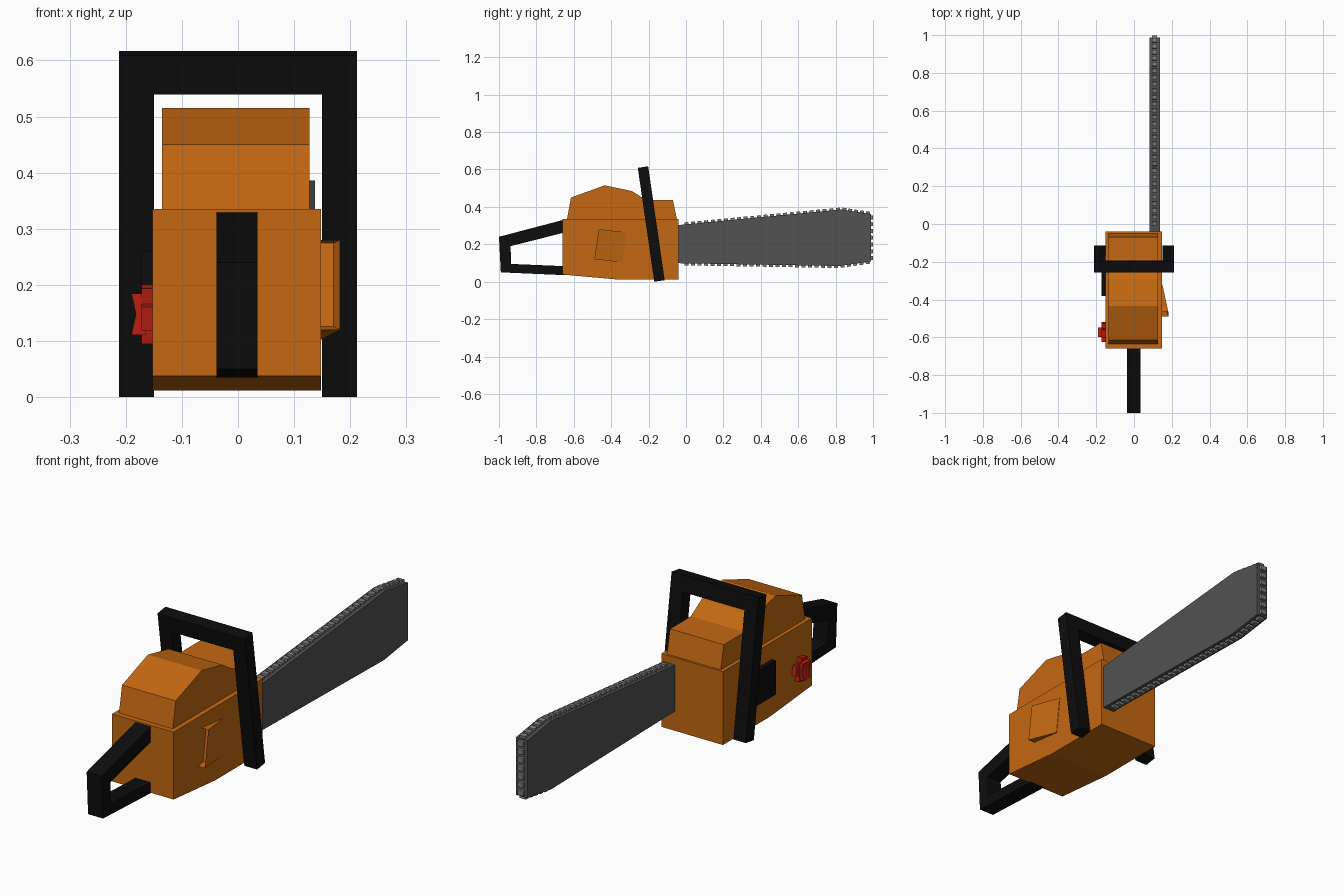
import bpy, bmesh, math
from mathutils import Vector

if "Cube" in bpy.data.objects:
    bpy.data.objects.remove(bpy.data.objects["Cube"])


def material(name, rgb):
    m = bpy.data.materials.new(name)
    m.diffuse_color = (*rgb, 1)
    m.use_nodes = True
    m.node_tree.nodes["Principled BSDF"].inputs["Base Color"].default_value = m.diffuse_color
    return m


ORANGE = material("orange_plastic", (0.55, 0.14, 0.006))
BLACK = material("black_rubber", (0.004, 0.004, 0.004))
STEEL = material("dark_steel", (0.085, 0.085, 0.085))
CHAIN = material("chain_steel", (0.2, 0.2, 0.2))
RED = material("red_plastic", (0.5, 0.014, 0.006))


def finish(name, bm, mat):
    bmesh.ops.recalc_face_normals(bm, faces=bm.faces)
    me = bpy.data.meshes.new(name)
    bm.to_mesh(me)
    bm.free()
    me.materials.append(mat)
    ob = bpy.data.objects.new(name, me)
    bpy.context.collection.objects.link(ob)
    return ob


def add_prism(bm, lower, upper):
    """Closed solid between two matching outlines."""
    a = [bm.verts.new(p) for p in lower]
    b = [bm.verts.new(p) for p in upper]
    n = len(a)
    bm.faces.new(a)
    bm.faces.new(b)
    return [bm.faces.new((a[i], a[(i + 1) % n], b[(i + 1) % n], b[i])) for i in range(n)]


def side_prism(name, profile, x0, x1, mat):
    """Extrude a (y, z) profile across x."""
    bm = bmesh.new()
    add_prism(bm, [(x0, y, z) for y, z in profile], [(x1, y, z) for y, z in profile])
    return finish(name, bm, mat)


# Motor body and upper cover
side_prism("motor_body", [(-0.66, 0.335), (-0.66, 0.038), (-0.37, 0.012),
                          (-0.04, 0.012), (-0.04, 0.335)], -0.152, 0.148, ORANGE)
side_prism("top_cover", [(-0.637, 0.33), (-0.615, 0.45), (-0.435, 0.515), (-0.29, 0.485),
                         (-0.215, 0.438), (-0.07, 0.438), (-0.048, 0.33)], -0.135, 0.127, ORANGE)

# Rear handle: open C running back from the body
side_prism("rear_handle", [(-0.65, 0.332), (-1.0, 0.24), (-0.99, 0.05), (-0.65, 0.035),
                           (-0.65, 0.083), (-0.935, 0.095), (-0.938, 0.19), (-0.65, 0.263)],
           -0.038, 0.035, BLACK)

# Front handle: leaning U-shaped frame
lean = Vector((0, -0.143, 0.99))
across = Vector((0, 0.99, 0.143)) * 0.028
foot = Vector((0, -0.142, 0.004))
frame = [(-0.212, 0), (-0.212, 0.615), (0.212, 0.615), (0.212, 0),
         (0.15, 0), (0.15, 0.545), (-0.15, 0.545), (-0.15, 0)]
pts = [foot + lean * t + Vector((x, 0, 0)) for x, t in frame]
bm = bmesh.new()
add_prism(bm, [p - across for p in pts], [p + across for p in pts])
finish("front_handle", bm, BLACK)

# Guide bar
bar = [(-0.05, 0.302), (0.83, 0.386), (0.988, 0.362), (0.988, 0.108), (0.82, 0.084), (-0.05, 0.099)]
side_prism("guide_bar", bar, 0.081, 0.137, STEEL)

# Chain teeth: small blocks following the bar edge
bm = bmesh.new()
for (y0, z0), (y1, z1) in zip(bar, bar[1:]):
    a, b = Vector((0, y0, z0)), Vector((0, y1, z1))
    d = (b - a).normalized()
    out = Vector((0, -d.z, d.y))
    count = round((b - a).length / 0.035)
    for i in range(count):
        c = a.lerp(b, (i + 0.5) / count)
        if c.y < -0.03:
            continue
        quad = [c - d * 0.012 - out * 0.006, c + d * 0.012 - out * 0.006,
                c + d * 0.01 + out * 0.011, c - d * 0.01 + out * 0.011]
        add_prism(bm, [p + Vector((0.095, 0, 0)) for p in quad],
                  [p + Vector((0.123, 0, 0)) for p in quad])
finish("chain_teeth", bm, CHAIN)

# Exhaust outlet: wedge on the right side with a recessed rear opening
outline = [(-0.467, 0.28), (-0.32, 0.265), (-0.34, 0.103), (-0.49, 0.12)]
depth = [0.182, 0.15, 0.15, 0.182]
bm = bmesh.new()
sides = add_prism(bm, [(0.14, y, z) for y, z in outline],
                  [(x, y, z) for x, (y, z) in zip(depth, outline)])
bmesh.ops.recalc_face_normals(bm, faces=bm.faces)
rear = sides[3]
bmesh.ops.inset_region(bm, faces=[rear], thickness=0.008)
bmesh.ops.translate(bm, verts=rear.verts, vec=(-0.006, 0.035, 0))
finish("exhaust_outlet", bm, ORANGE)

# Starter grip on the left side
side_prism("starter_grip", [(-0.38, 0.11), (-0.38, 0.26), (-0.18, 0.26), (-0.18, 0.11)],
           -0.172, -0.145, BLACK)

# Fuel cap: cross-shaped base with a notched grip
cross = []
for k in range(4):
    for u, v in ((0.05, -0.022), (0.05, 0.022), (0.022, 0.022)):
        t = math.radians(90 * k + 10)
        cross.append((-0.572 + u * math.cos(t) - v * math.sin(t),
                      0.148 + u * math.sin(t) + v * math.cos(t)))
side_prism("fuel_cap", cross, -0.172, -0.145, RED)
grip = [(-0.165, 0.111), (-0.19, 0.111), (-0.182, 0.148), (-0.19, 0.185), (-0.165, 0.185)]
bm = bmesh.new()
add_prism(bm, [(x, -0.597, z) for x, z in grip], [(x, -0.547, z) for x, z in grip])
finish("fuel_cap_grip", bm, RED)
